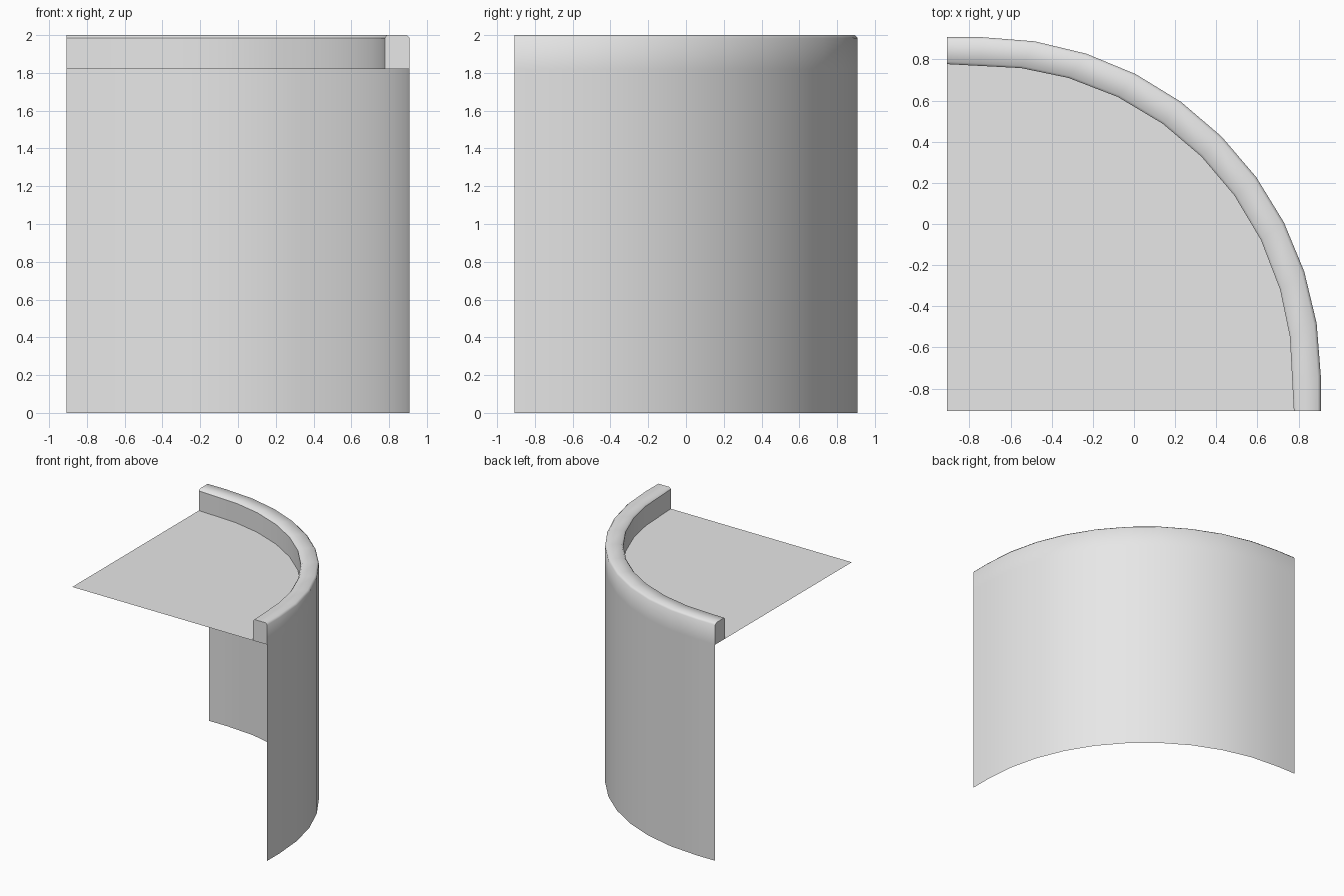
import bpy
import bmesh
from math import sin, cos, radians
from mathutils import Vector

cube = bpy.data.objects.get("Cube")
if cube:
    bpy.data.objects.remove(cube)

HALF = 0.908          # half footprint
CENTRE = -0.74        # arc centre in x and y
FLOOR_Z, EDGE_Z, TOP_Z = 1.82, 1.985, 2.0

grey = bpy.data.materials.new("plain_grey")
grey.use_nodes = True
grey.diffuse_color = (0.8, 0.8, 0.8, 1)
grey.node_tree.nodes["Principled BSDF"].inputs["Base Color"].default_value = (0.8, 0.8, 0.8, 1)


def arc(radius, angles):
    return [Vector((CENTRE + radius * sin(radians(a)), CENTRE + radius * cos(radians(a)), 0))
            for a in angles]


def finish(name, bm):
    mesh = bpy.data.meshes.new(name)
    bm.to_mesh(mesh)
    bm.free()
    mesh.materials.append(grey)
    obj = bpy.data.objects.new(name, mesh)
    bpy.context.collection.objects.link(obj)
    return obj


# Quarter-round outlines with short straight runs at both ends
outer = arc(HALF - CENTRE, range(0, 91, 9))
outer = [Vector((-HALF, HALF, 0))] + outer + [Vector((HALF, -HALF, 0))]
half = [7.3, 16.2, 26, 35.6]
inner = arc(1.51, half + [45] + [90 - a for a in reversed(half)])
ends = [Vector((-HALF, 0.777, 0)), Vector((0.777, -HALF, 0))]
inner = ([ends[0], ends[0].lerp(inner[0], 0.45)] + inner
         + [ends[1].lerp(inner[-1], 0.45), ends[1]])

# Curved wall sheet carrying a raised, chamfered rim
bm = bmesh.new()
columns = []
for o, i in zip(outer, inner):
    d = (i - o).normalized()
    section = [(o, 0), (o, FLOOR_Z), (o, EDGE_Z), (o + d * 0.015, TOP_Z),
               (i - d * 0.012, TOP_Z), (i, EDGE_Z), (i, FLOOR_Z)]
    columns.append([bm.verts.new((p.x, p.y, z)) for p, z in section])
for a, b in zip(columns, columns[1:]):
    for j in range(len(a) - 1):
        bm.faces.new((a[j], a[j + 1], b[j + 1], b[j])).smooth = True
# Rim end caps
bm.faces.new(columns[0][:0:-1])
bm.faces.new(columns[-1][1:])
# Smooth curve and chamfers, crisp ends and inner lip
lip = {c[5] for c in columns}
bm.normal_update()
for e in bm.edges:
    if len(e.link_faces) == 2:
        e.smooth = e.calc_face_angle() < radians(60) and not set(e.verts) <= lip
finish("curved_wall_and_rim", bm)

# Flat roof deck
bm = bmesh.new()
outline = [Vector((-HALF, -HALF, 0))] + outer[::-1]
bm.faces.new([bm.verts.new((p.x, p.y, FLOOR_Z)) for p in outline])
finish("roof_deck", bm)
